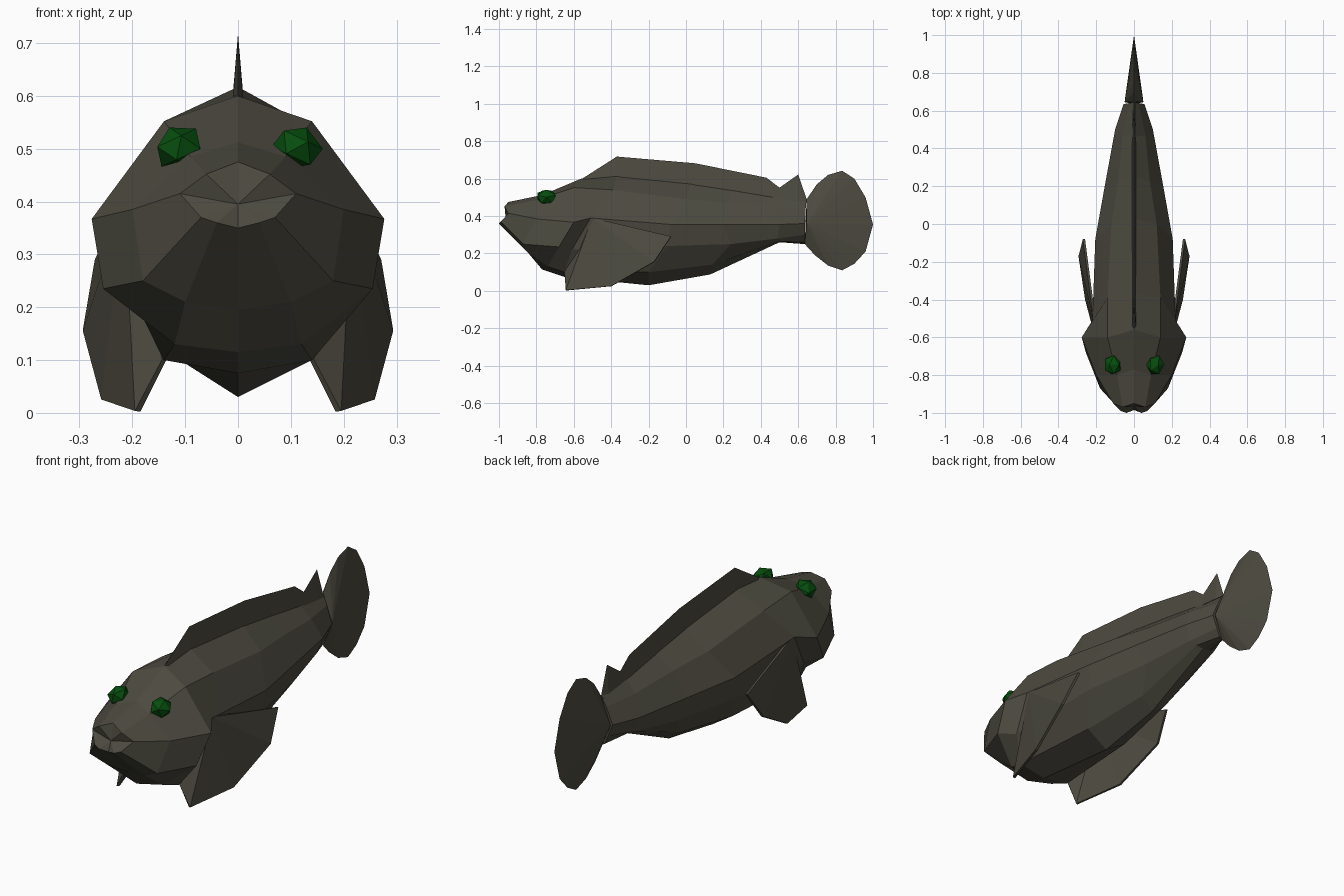
import bpy, bmesh
from math import radians
from mathutils import Matrix

if "Cube" in bpy.data.objects:
    bpy.data.objects.remove(bpy.data.objects["Cube"])


def material(name, rgb):
    m = bpy.data.materials.new(name)
    m.diffuse_color = (*rgb, 1)
    m.use_nodes = True
    m.node_tree.nodes["Principled BSDF"].inputs["Base Color"].default_value = m.diffuse_color
    return m


SKIN = material("olive grey skin", (0.074, 0.070, 0.051))
GREEN = material("dark green", (0.002, 0.075, 0.004))


def finish(name, bm, mat):
    bmesh.ops.remove_doubles(bm, verts=bm.verts, dist=0.0005)
    bmesh.ops.recalc_face_normals(bm, faces=bm.faces)
    me = bpy.data.meshes.new(name)
    bm.to_mesh(me)
    bm.free()
    me.materials.append(mat)
    ob = bpy.data.objects.new(name, me)
    bpy.context.collection.objects.link(ob)
    return ob


# Body: half rings from back to belly (x, y, z), mirrored and lofted
rings = [
    [(0, -.95, .475), (.06, -.97, .452), (.11, -.95, .415), (.07, -.99, .37), (.04, -1, .36), (0, -.985, .35)],
    [(0, -.77, .512), (.09, -.80, .485), (.20, -.80, .385), (.18, -.87, .25), (.10, -.85, .21), (0, -.83, .195)],
    [(0, -.56, .60), (.14, -.60, .552), (.277, -.60, .367), (.255, -.68, .235), (.12, -.74, .13), (0, -.77, .115)],
    [(0, -.37, .617), (.14, -.39, .54), (.22, -.51, .39), (.20, -.61, .22), (.14, -.65, .10), (0, -.65, .075)],
    [(0, .03, .578), (.12, 0, .49), (.205, -.08, .355), (.185, -.10, .24), (.11, -.20, .10), (0, -.20, .03)],
    [(0, .25, .545), (.085, .22, .47), (.155, .20, .355), (.125, .24, .25), (.07, .14, .14), (0, .13, .088)],
    [(0, .46, .51), (.06, .47, .45), (.10, .50, .355), (.075, .49, .28), (.04, .50, .265), (0, .50, .26)],
    [(0, .645, .49), (.025, .64, .44), (.055, .635, .36), (.03, .635, .30), (.015, .635, .26), (0, .635, .25)],
]
bm = bmesh.new()
loops = []
for half in rings:
    full = half + [(-x, y, z) for x, y, z in half[-2:0:-1]]
    loops.append([bm.verts.new(p) for p in full])
n = len(loops[0])
for a, b in zip(loops, loops[1:]):
    for i in range(n):
        j = (i + 1) % n
        bm.faces.new((a[i], a[j], b[j], b[i]))
mouth = bm.verts.new((0, -.965, .395))
for i in range(n):
    bm.faces.new((loops[0][i], loops[0][(i + 1) % n], mouth))
bm.faces.new(loops[-1])
finish("body", bm, SKIN)

# Tail fin: rounded outline tapering from a thick root to a sharp edge
outline = [(.635, .25), (.645, .49), (.70, .57), (.76, .62), (.835, .642), (.90, .60), (.96, .50),
           (1, .355), (.96, .21), (.90, .145), (.835, .11), (.76, .135), (.69, .19)]
bm = bmesh.new()
edge = [bm.verts.new((0, y, z)) for y, z in outline]
for s in (1, -1):
    root = bm.verts.new((s * .05, .645, .36))
    for i in range(len(edge)):
        bm.faces.new((edge[i], edge[(i + 1) % len(edge)], root))
finish("tail_fin", bm, SKIN)

# Dorsal fin: thin wedge with a sharp crest; (y, base z, crest z)
crest = [(-.55, .59, .603), (-.37, .60, .718), (.05, .565, .682), (.43, .50, .605),
         (.50, .49, .552), (.60, .48, .622), (.645, .475, .49)]
bm = bmesh.new()
top = [bm.verts.new((0, y, t)) for y, b, t in crest]
sides = [[bm.verts.new((s * .01, y, b)) for y, b, t in crest] for s in (1, -1)]
for i in range(len(crest) - 1):
    for row in sides:
        bm.faces.new((row[i], row[i + 1], top[i + 1], top[i]))
    bm.faces.new((sides[0][i], sides[0][i + 1], sides[1][i + 1], sides[1][i]))
for i in (0, -1):
    bm.faces.new((sides[0][i], top[i], sides[1][i]))
finish("dorsal_fin", bm, SKIN)

# Paired parts: pectoral fins and eyes
fin = [(.21, -.50, .39), (.265, -.08, .29), (.288, -.17, .155), (.253, -.40, .025), (.19, -.64, .003), (.14, -.645, .10)]
for side, s in (("right", 1), ("left", -1)):
    bm = bmesh.new()
    pts = [bm.verts.new((s * x, y, z)) for x, y, z in fin]
    for i in range(1, 5):
        bm.faces.new((pts[0], pts[i], pts[i + 1]))
    ob = finish(side + "_pectoral_fin", bm, SKIN)
    mod = ob.modifiers.new("thickness", "SOLIDIFY")
    mod.thickness = .012
    mod.offset = 0

    bm = bmesh.new()
    place = (Matrix.Translation((s * .112, -.745, .502)) @ Matrix.Rotation(s * radians(25), 4, 'Y')
             @ Matrix.Diagonal((.05, .057, .042, 1)))
    bmesh.ops.create_icosphere(bm, subdivisions=1, radius=1, matrix=place)
    finish(side + "_eye", bm, GREEN)
